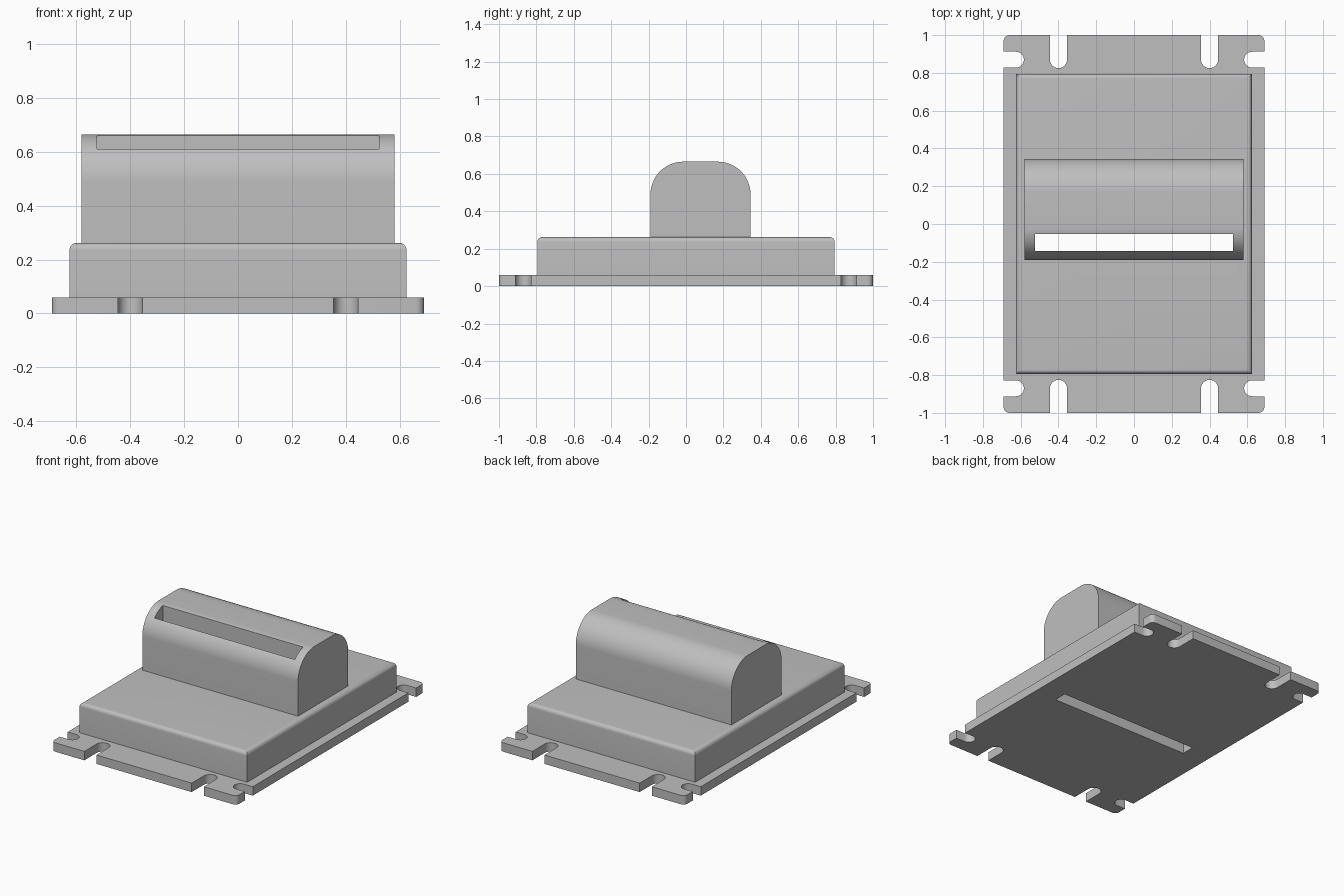
import bpy
import bmesh
from math import cos, sin, radians
from mathutils import Vector

if "Cube" in bpy.data.objects:
    bpy.data.objects.remove(bpy.data.objects["Cube"], do_unlink=True)

grey = bpy.data.materials.new("mid_grey")
grey.use_nodes = True
COLOUR = (0.52, 0.52, 0.52, 1)
grey.diffuse_color = COLOUR
grey.node_tree.nodes["Principled BSDF"].inputs["Base Color"].default_value = COLOUR


def arc(cx, cy, r, start, end, steps=16):
    angles = [radians(start + (end - start) * i / steps) for i in range(steps + 1)]
    return [(cx + r * cos(a), cy + r * sin(a)) for a in angles]


def make_object(name, bm):
    bmesh.ops.recalc_face_normals(bm, faces=bm.faces)
    mesh = bpy.data.meshes.new(name)
    bm.to_mesh(mesh)
    bm.free()
    mesh.materials.append(grey)
    obj = bpy.data.objects.new(name, mesh)
    bpy.context.collection.objects.link(obj)
    return obj


def extrude_outline(name, points, direction):
    bm = bmesh.new()
    face = bm.faces.new([bm.verts.new(p) for p in points])
    result = bmesh.ops.extrude_face_region(bm, geom=[face], use_keep_orig=True)
    moved = [v for v in result["geom"] if isinstance(v, bmesh.types.BMVert)]
    bmesh.ops.translate(bm, verts=moved, vec=Vector(direction))
    return make_object(name, bm)


def box(name, low, high, top_radius=0):
    bm = bmesh.new()
    bmesh.ops.create_cube(bm, size=1)
    for v in bm.verts:
        v.co = [h if c > 0 else l for c, l, h in zip(v.co, low, high)]
    if top_radius:
        rim = [e for e in bm.edges if all(v.co.z == max(w.co.z for w in bm.verts) for v in e.verts)]
        bmesh.ops.bevel(bm, geom=rim, offset=top_radius, segments=8,
                        profile=0.5, affect='EDGES')
    return make_object(name, bm)


# Mounting plate: one quarter outline with open slots, mirrored four ways
quarter = [(0.355, 1)] + arc(0.4, 0.87, 0.045, 180, 360) + [(0.445, 1)]
quarter += arc(0.66, 0.97, 0.03, 90, 0, 6)
quarter += [(0.69, 0.912)] + arc(0.625, 0.87, 0.042, 90, 270) + [(0.69, 0.828)]
outline = []
for sx, sy in ((1, 1), (1, -1), (-1, -1), (-1, 1)):
    points = [(x * sx, y * sy, 0) for x, y in quarter]
    outline += points if sx == sy else points[::-1]
plate = extrude_outline("mounting_plate", outline, (0, 0, 0.06))

# Raised body with a rounded top rim
body = box("raised_body", (-0.625, -0.795, 0.06), (0.625, 0.795, 0.262), 0.027)

# Housing: profile with two rounded shoulders, swept across the width
profile = [(0.345, 0.262)] + arc(0.17, 0.49, 0.175, 0, 90, 24)
profile += arc(-0.015, 0.49, 0.175, 90, 180, 24) + [(-0.19, 0.262)]
housing = extrude_outline("rounded_housing", [(-0.58, y, z) for y, z in profile], (1.16, 0, 0))

# Vertical slot cut through every part
cutter = box("slot_cutter", (-0.523, -0.142, -0.1), (0.523, -0.053, 0.9))
cutter.hide_render = True
for part in (plate, body, housing):
    bpy.ops.object.select_all(action='DESELECT')
    part.select_set(True)
    bpy.context.view_layer.objects.active = part
    cut = part.modifiers.new("slot", 'BOOLEAN')
    cut.operation = 'DIFFERENCE'
    cut.solver = 'EXACT'
    cut.object = cutter
    bpy.ops.object.modifier_apply(modifier=cut.name)
    bpy.ops.object.shade_smooth_by_angle(angle=radians(30))
bpy.data.objects.remove(cutter, do_unlink=True)
